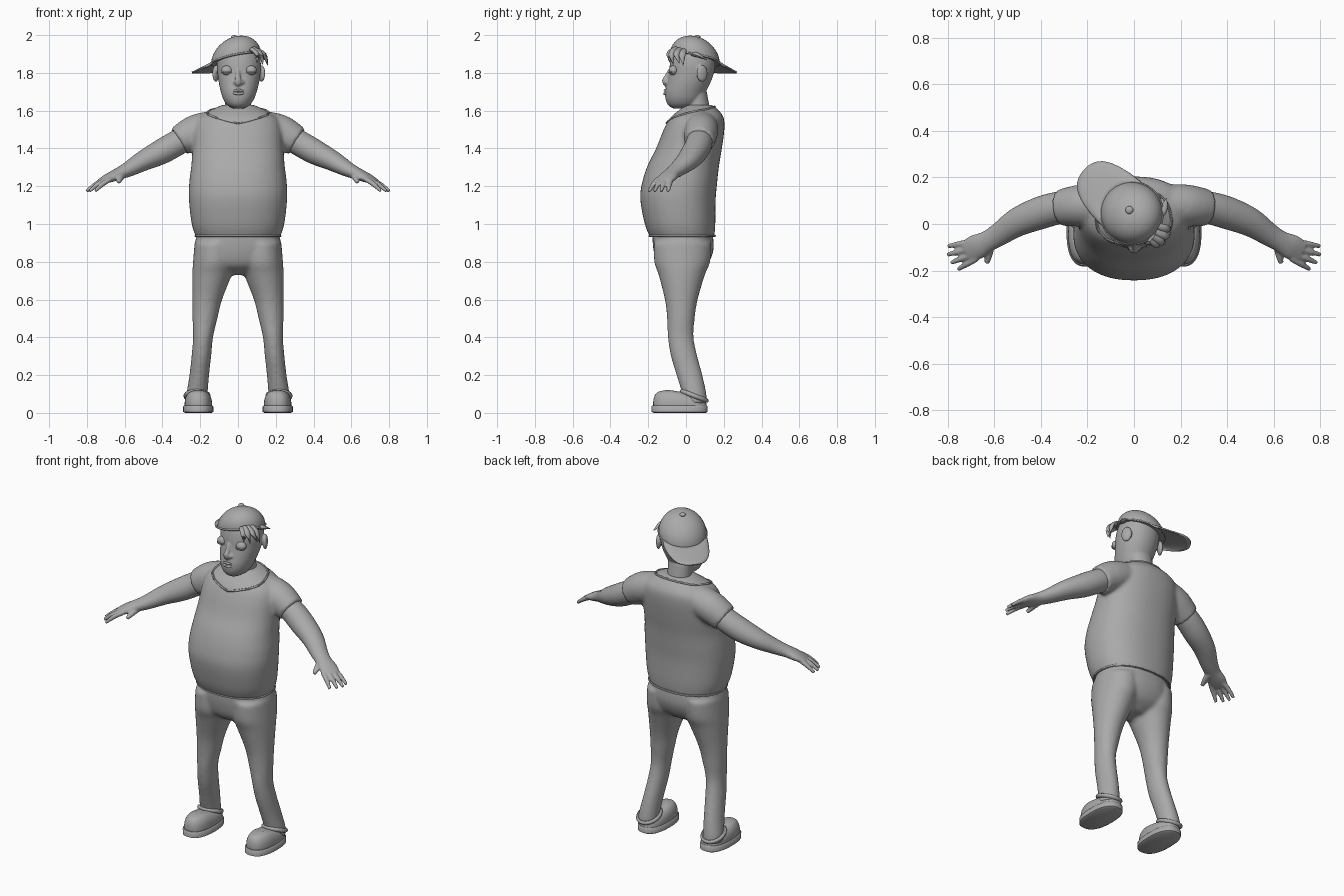
import bpy, bmesh, math
from mathutils import Vector, Matrix

if "Cube" in bpy.data.objects:
    bpy.data.objects.remove(bpy.data.objects["Cube"])

grey = bpy.data.materials.new("plain_grey")
grey.diffuse_color = (0.4, 0.4, 0.4, 1)
grey.use_nodes = True
grey.node_tree.nodes["Principled BSDF"].inputs["Base Color"].default_value = grey.diffuse_color
Z = Vector((0, 0, 1))


def spline(rows, n=5):
    """Catmull-Rom interpolation of equal-length tuples."""
    out = []
    for i in range(len(rows) - 1):
        a, b, c, d = (rows[max(0, min(len(rows) - 1, i + k))] for k in (-1, 0, 1, 2))
        for j in range(n):
            t = j / n
            out.append(tuple(0.5 * (2 * q + (r - p) * t + (2 * p - 5 * q + 4 * r - s) * t * t
                                    + (3 * q - p - 3 * r + s) * t ** 3)
                             for p, q, r, s in zip(a, b, c, d)))
    return out + [tuple(rows[-1])]


def skin(bm, rings, loop=False):
    vs = [[bm.verts.new(p) for p in r] for r in rings]
    n = len(vs[0])
    for a, b in zip(vs, vs[1:] + ([vs[0]] if loop else [])):
        for i in range(n):
            bm.faces.new((a[i], a[(i + 1) % n], b[(i + 1) % n], b[i]))
    if not loop:
        bm.faces.new(vs[0][::-1])
        bm.faces.new(vs[-1])


def spow(v, e):
    return math.copysign(abs(v) ** e, v)


def oval(z, cx, rx, y0, y1, a, e=1.0):
    return Vector((cx + rx * spow(math.cos(a), e),
                   (y0 + y1) / 2 + (y1 - y0) / 2 * spow(math.sin(a), e), z))


def stack(bm, rows, e=1.0, s=1, seg=40, n=5):
    """Horizontal sections: z, centre x, half width, front y, back y."""
    skin(bm, [[oval(z, s * cx, rx, y0, y1, math.tau * i / seg, e) for i in range(seg)]
              for z, cx, rx, y0, y1 in spline(rows, n)])


def tube(bm, rows, s=1, seg=16, n=5):
    """Swept oval: x, y, z, sideways radius, upward radius."""
    rows = spline([(s * r[0],) + tuple(r[1:]) for r in rows], n)
    pts = [Vector(r[:3]) for r in rows]
    rings = []
    for i, r in enumerate(rows):
        t = (pts[min(i + 1, len(pts) - 1)] - pts[max(i - 1, 0)]).normalized()
        side = t.cross(Z).normalized()
        up = side.cross(t)
        rings.append([pts[i] + side * r[3] * math.cos(math.tau * k / seg)
                      + up * r[4] * math.sin(math.tau * k / seg) for k in range(seg)])
    skin(bm, rings)


def ball(bm, loc, scale, rot=None):
    m = Matrix.Translation(loc) @ (rot or Matrix()) @ Matrix.Diagonal((*scale, 1))
    bmesh.ops.create_uvsphere(bm, u_segments=24, v_segments=16, radius=1, matrix=m)


def ring(bm, pts, r, seg=8):
    """Closed cord through a loop of points."""
    c = sum(pts, Vector()) / len(pts)
    rings = []
    for i, p in enumerate(pts):
        t = (pts[(i + 1) % len(pts)] - pts[i - 1]).normalized()
        out = (p - c - t * (p - c).dot(t)).normalized()
        up = t.cross(out)
        rings.append([p + out * r * math.cos(math.tau * k / seg) + up * r * math.sin(math.tau * k / seg)
                      for k in range(seg)])
    skin(bm, rings, True)


def part(name, bm, voxel=0, soften=3):
    bmesh.ops.recalc_face_normals(bm, faces=bm.faces)
    me = bpy.data.meshes.new(name)
    bm.to_mesh(me)
    bm.free()
    me.materials.append(grey)
    ob = bpy.data.objects.new(name, me)
    bpy.context.collection.objects.link(ob)
    bpy.context.view_layer.objects.active = ob
    ob.select_set(True)
    bpy.ops.object.shade_smooth_by_angle(angle=math.radians(45))
    ob.select_set(False)
    if voxel:  # blend overlapping volumes into one skin
        m = ob.modifiers.new("blend", 'REMESH')
        m.mode, m.voxel_size, m.use_smooth_shade = 'VOXEL', voxel, True
        m = ob.modifiers.new("soften", 'SMOOTH')
        m.factor, m.iterations = 0.5, soften
    return ob


# shirt with sleeves
torso = [(.93, 0, .222, -.19, .15), (1.0, 0, .245, -.218, .155), (1.13, 0, .26, -.242, .157),
         (1.22, 0, .258, -.232, .165), (1.31, 0, .247, -.203, .175), (1.4, 0, .241, -.158, .19),
         (1.5, 0, .235, -.118, .203), (1.56, 0, .212, -.085, .2), (1.6, 0, .15, -.04, .175),
         (1.63, 0, .085, 0, .14)]
bm = bmesh.new()
stack(bm, torso, e=.88, seg=56)
for s in (1, -1):
    tube(bm, [(.1, .085, 1.525, .085, .08), (.22, .08, 1.49, .09, .09), (.312, .07, 1.437, .08, .08)], s, 32)
part("shirt", bm, .011, 4)

# collar cord lying on the shirt
dense = spline(torso, 20)
pts = []
for i in range(48):
    a = math.tau * i / 48
    z = 1.533 + .088 * (.5 + .5 * math.sin(a)) ** .4
    pts.append(oval(*min(dense, key=lambda r: abs(r[0] - z)), a, .88))
bm = bmesh.new()
ring(bm, pts, .006)
part("collar", bm)

# sleeve and shirt hems
bm = bmesh.new()
ring(bm, [oval(.937, 0, .224, -.192, .152, math.tau * i / 56, .88) for i in range(56)], .006)
part("shirt_hem", bm)

# trousers
bm = bmesh.new()
stack(bm, [(.95, 0, .218, -.178, .142), (.86, 0, .228, -.172, .145), (.78, 0, .19, -.145, .11),
           (.73, 0, .07, -.07, .04)], e=.9)
for s in (1, -1):
    stack(bm, [(.9, .122, .108, -.17, .135), (.8, .126, .112, -.168, .128), (.73, .138, .104, -.145, .1),
               (.6, .163, .079, -.112, .062), (.5, .175, .066, -.1, .046), (.4, .185, .053, -.096, .04),
               (.3, .194, .052, -.08, .06), (.2, .205, .052, -.05, .087), (.1, .217, .056, -.02, .108),
               (.05, .22, .057, -.012, .11)], s=s, seg=32)
part("trousers", bm, .011, 4)

# trouser cuffs, shoes and soles
bm, shoe, sole = bmesh.new(), bmesh.new(), bmesh.new()
for s in (1, -1):
    ring(bm, [Vector((s * .217 + .06 * math.cos(a), .044 + .065 * math.sin(a), .09 - .025 * math.sin(a)))
              for a in (math.tau * i / 32 for i in range(32))], .012)
    stack(shoe, [(.02, .21, .07, -.17, .105), (.05, .21, .073, -.174, .109), (.085, .21, .067, -.168, .104),
                 (.11, .21, .05, -.15, .09), (.12, .21, .022, -.11, .05)], .8, s)
    stack(sole, [(0, .21, .07, -.17, .105), (.006, .21, .08, -.182, .114), (.034, .21, .08, -.183, .115),
                 (.04, .21, .074, -.178, .11)], .82, s, n=1)
for v in shoe.verts:
    v.co.z *= 1 - 1.4 * max(0, v.co.y + .08)
part("trouser_cuffs", bm)
part("shoes", shoe)
part("soles", sole)

# arms and hands
bm = bmesh.new()
fingers = [((.70, -.078), (.80, -.095)), ((.70, -.105), (.802, -.132)),
           ((.69, -.128), (.787, -.167)), ((.675, -.147), (.757, -.195))]
for s in (1, -1):
    tube(bm, [(.25, .077, 1.47, .066, .066), (.33, .068, 1.425, .07, .068), (.41, .045, 1.38, .07, .066),
              (.5, .008, 1.335, .062, .054), (.58, -.045, 1.29, .05, .04), (.63, -.075, 1.267, .046, .032),
              (.68, -.1, 1.245, .054, .025), (.72, -.122, 1.226, .048, .015)], s, 24)
    for (x0, y0), (x1, y1) in fingers:
        tube(bm, [(x0, y0, 1.238, .014, .014), (.5 * (x0 + x1), .5 * (y0 + y1), 1.212, .0135, .0135),
                  (x1, y1, 1.174, .009, .009)], s, 10)
    tube(bm, [(.62, -.085, 1.255, .024, .02), (.625, -.13, 1.24, .018, .016),
              (.632, -.168, 1.222, .011, .011)], s, 10)
part("arms", bm, .006, 2)

# head with neck, nose, chin and ears
bm = bmesh.new()
stack(bm, [(1.612, .002, .03, -.07, .02), (1.63, .002, .06, -.095, .06), (1.66, .003, .081, -.108, .085),
           (1.7, .004, .095, -.11, .105), (1.75, .005, .107, -.1, .13), (1.8, .005, .114, -.09, .148),
           (1.85, .004, .117, -.085, .155), (1.9, 0, .11, -.072, .148), (1.94, 0, .08, -.04, .11)], e=.95)
stack(bm, [(1.55, 0, .078, -.005, .14), (1.62, 0, .07, .0, .125), (1.7, 0, .07, .01, .11)])
tube(bm, [(0, -.082, 1.815, .011, .012), (0, -.1, 1.78, .013, .014), (0, -.114, 1.755, .018, .014),
          (0, -.105, 1.735, .014, .01)], n=4)
for s in (1, -1):
    ball(bm, (.004 + s * .017, -.1, 1.75), (.012, .014, .011))
    ball(bm, (.004 + s * .121, .085, 1.797), (.014, .032, .045), Matrix.Rotation(s * .45, 4, 'Z'))
part("head", bm, .0055, 3)

# closed eyes and their lash lines
bm, lash = bmesh.new(), bmesh.new()
for s in (1, -1):
    c = Vector((.005 + s * .063, -.066, 1.813))
    ball(bm, c, (.031, .025, .026))
    tube(lash, [(c.x + .031 * math.sin(a), c.y - .026 * math.cos(a), c.z - .006 - .006 * math.cos(a), .003, .003)
                for a in (-1.2, -.6, 0, .6, 1.2)], seg=6)
part("eyes", bm)
part("lashes", lash)

# lips around a slightly open mouth
bm = bmesh.new()
for dz, r in ((.009, .006), (-.009, .0075)):
    tube(bm, [(.003 + .04 * u, -.112 + .022 * u * u, 1.699 + dz * (1 - u * u), r * (1.1 - .7 * u * u), r * (1.1 - .7 * u * u))
              for u in (-1, -.5, 0, .5, 1)], seg=8)
part("lips", bm)

# cap: tilted dome with a brim pointing back and to one side
cap_c = Vector((-.01, .047, 1.87))
back = Vector((-.74, .67, 0))
across = Vector((.67, .74, 0))


def cap_point(t, w, h=0):
    return cap_c + back * t + across * w + Z * (h - .27 * t)


bm = bmesh.new()
rings = []
for k in range(13):
    e = math.pi / 2 * k / 12.3
    rings.append([cap_point(.133 * math.cos(e) * math.cos(a), .133 * math.cos(e) * math.sin(a), .122 * math.sin(e))
                  for a in (math.tau * i / 40 for i in range(40))])
skin(bm, rings)
part("cap", bm)

bm = bmesh.new()
ring(bm, [cap_point(.134 * math.cos(a), .134 * math.sin(a), .004)
          for a in (math.tau * i / 40 for i in range(40))], .005)
part("cap_band", bm)

bm = bmesh.new()
ball(bm, (-.02, .06, 1.99), (.017, .017, .01))
part("cap_button", bm)

bm = bmesh.new()
grid = []
for i in range(25):
    u = i / 12 - 1
    a = u * math.radians(78)
    grid.append([bm.verts.new(cap_point(.122 * math.cos(a) + .155 * v / 6 * (1 - u ** 4), .13 * math.sin(a),
                                        .006 - 1.2 * (.13 * math.sin(a)) ** 2 * v / 6)) for v in range(7)])
for p, q in zip(grid[1:-1], grid[2:-1]):
    for j in range(6):
        bm.faces.new((p[j], p[j + 1], q[j + 1], q[j]))
brim = part("cap_brim", bm)
thick = brim.modifiers.new("thickness", 'SOLIDIFY')
thick.thickness, thick.offset = .008, 0

# hair tuft poking out under the front of the cap
bm = bmesh.new()
for root, mid, tip in (((.07, -.065, 1.925), (.1, -.088, 1.9), (.1, -.086, 1.855)),
                       ((.08, -.055, 1.93), (.12, -.075, 1.9), (.13, -.068, 1.845)),
                       ((.09, -.035, 1.925), (.135, -.05, 1.9), (.155, -.035, 1.85)),
                       ((.1, -.01, 1.92), (.14, -.02, 1.895), (.158, -.015, 1.84)),
                       ((.1, .03, 1.9), (.125, .06, 1.895), (.14, .11, 1.87))):
    tube(bm, [(*root, .014, .012), (*mid, .018, .012), (*tip, .002, .002)], seg=8)
part("hair_tuft", bm)
